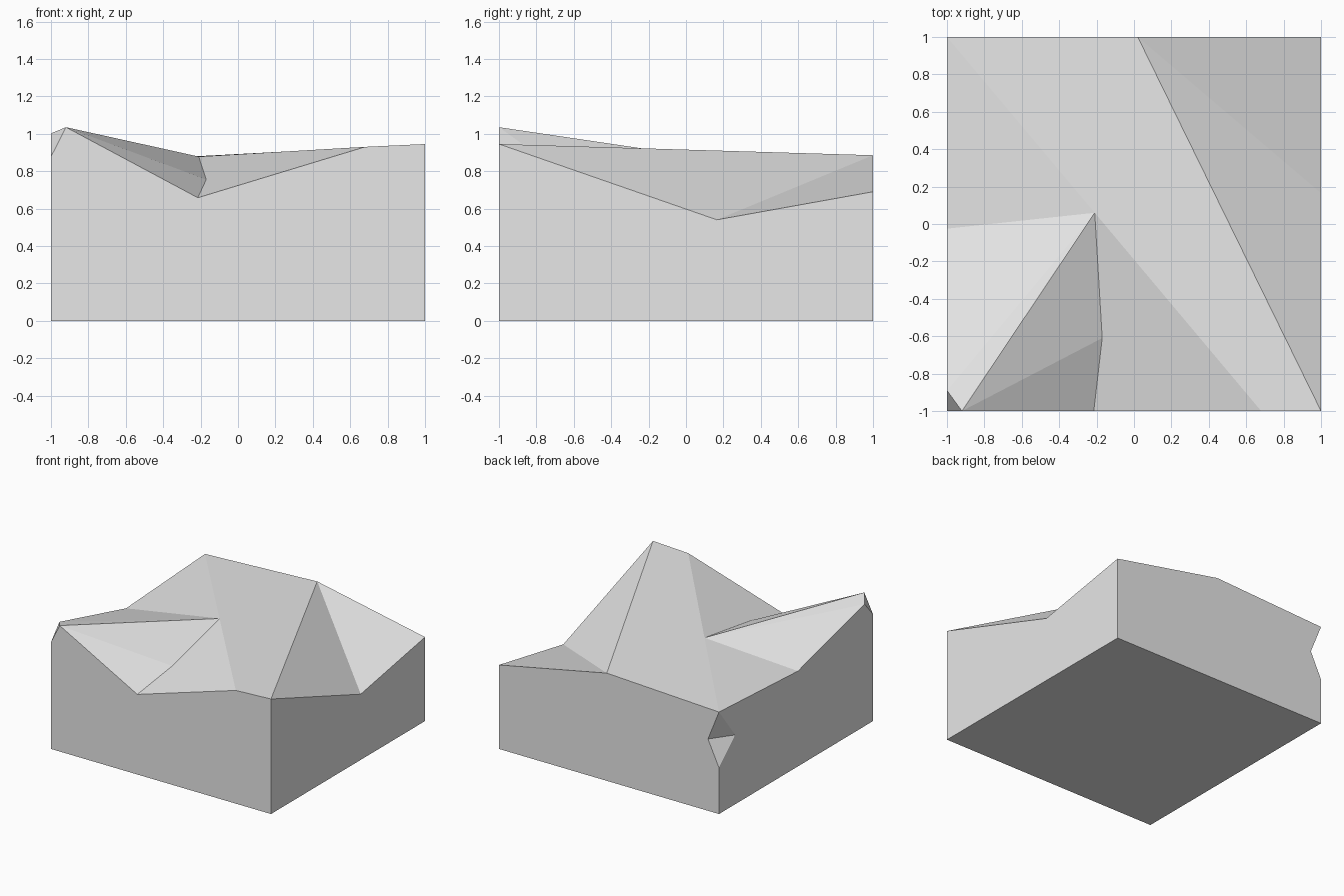
import bpy
import bmesh

cube = bpy.data.objects.get("Cube")
if cube:
    bpy.data.objects.remove(cube, do_unlink=True)

stone = bpy.data.materials.new("light_grey")
stone.use_nodes = True
GREY = (0.8, 0.8, 0.8, 1)
stone.diffuse_color = GREY
stone.node_tree.nodes["Principled BSDF"].inputs["Base Color"].default_value = GREY

# Corners of the block and of its chipped top
corners = {
    "base_front_right": (-1, -1, 0), "base_front_left": (1, -1, 0),
    "base_back_left": (1, 1, 0), "base_back_right": (-1, 1, 0),
    "low_tip": (-1, -1, 0.877), "side_tip": (-1, -0.89, 1.002),
    "peak": (-0.92, -1, 1.035), "valley": (-0.215, -1, 0.658),
    "rim": (0.68, -1, 0.93), "front_left": (1, -1, 0.945),
    "dip": (1, 0.165, 0.54), "back_left": (1, 1, 0.69),
    "back_rim": (0.02, 1, 0.885), "back_right": (-1, 1, 0.838),
    "side_rim": (-1, -0.025, 0.783),
    "centre": (-0.21, 0.06, 0.878), "hollow": (-0.17, -0.61, 0.755),
    "notch_back": (-0.9, 1, 0.59), "notch_side": (-1, 0.79, 0.57),
    "notch_low": (-1, 1, 0.38),
}

facets = [
    # Plateau and slopes of the top
    "centre rim front_left back_rim back_right",
    "centre back_right side_rim",
    "centre side_rim side_tip",
    "centre side_tip peak",
    "low_tip peak side_tip",
    # Hollow at the front
    "centre peak hollow",
    "peak valley hollow",
    "centre hollow valley rim",
    # Sloping cut on the left
    "front_left dip back_rim",
    "dip back_left back_rim",
    # Notch in the back right edge
    "back_right notch_back notch_side",
    "notch_back notch_low notch_side",
    # Walls and underside
    "base_front_right base_front_left front_left rim valley peak low_tip",
    "base_front_left base_back_left back_left dip front_left",
    "base_back_left base_back_right notch_low notch_back back_right back_rim back_left",
    "base_back_right base_front_right low_tip side_tip side_rim back_right notch_side notch_low",
    "base_front_right base_back_right base_back_left base_front_left",
]

bm = bmesh.new()
verts = {name: bm.verts.new(place) for name, place in corners.items()}
for facet in facets:
    bm.faces.new([verts[name] for name in facet.split()])
bmesh.ops.recalc_face_normals(bm, faces=bm.faces[:])

mesh = bpy.data.meshes.new("chipped_block")
bm.to_mesh(mesh)
bm.free()
mesh.materials.append(stone)
block = bpy.data.objects.new("chipped_block", mesh)
bpy.context.collection.objects.link(block)
